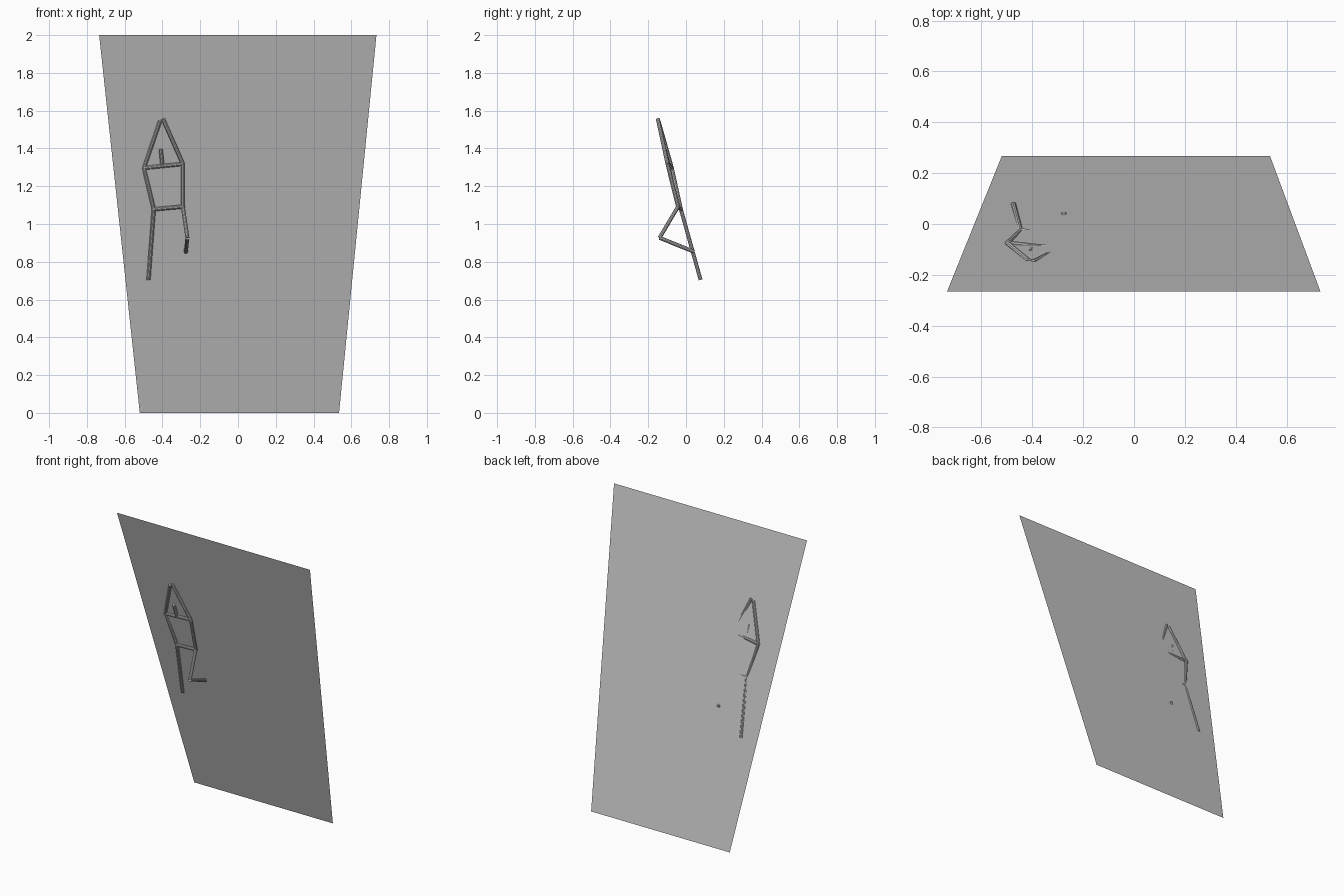
import bpy
import bmesh
from mathutils import Vector

cube = bpy.data.objects.get("Cube")
if cube:
    bpy.data.objects.remove(cube, do_unlink=True)


def make_material(name, value):
    mat = bpy.data.materials.new(name)
    mat.use_nodes = True
    colour = (value, value, value, 1)
    mat.diffuse_color = colour
    mat.node_tree.nodes["Principled BSDF"].inputs["Base Color"].default_value = colour
    return mat


grey = make_material("plain grey", 0.55)


def add_object(name, bm):
    mesh = bpy.data.meshes.new(name)
    bm.to_mesh(mesh)
    bm.free()
    mesh.materials.append(grey)
    obj = bpy.data.objects.new(name, mesh)
    bpy.context.collection.objects.link(obj)
    return obj


def bar(name, start, end, radius=0.0105):
    """Thin round rod between two joints."""
    start, end = Vector(start), Vector(end)
    axis = end - start
    bm = bmesh.new()
    bmesh.ops.create_cone(bm, cap_ends=True, segments=10, radius1=radius,
                          radius2=radius, depth=axis.length)
    obj = add_object(name, bm)
    obj.rotation_mode = 'QUATERNION'
    obj.rotation_quaternion = axis.to_track_quat('Z', 'Y')
    obj.location = (start + end) / 2
    return obj


# Overhanging climbing wall: one thin sheet, wider at the top
bm = bmesh.new()
corners = [(-0.52, 0.267, 0), (0.535, 0.267, 0), (0.733, -0.265, 2), (-0.735, -0.265, 2)]
bm.faces.new([bm.verts.new(c) for c in corners])
add_object("climbing_wall", bm)

# Joints of the stick climber
right_hand = (-0.413, -0.145, 1.545)
left_hand = (-0.397, -0.149, 1.556)
right_shoulder = (-0.498, -0.075, 1.297)
left_shoulder = (-0.292, -0.098, 1.318)
right_hip = (-0.446, -0.027, 1.078)
left_hip = (-0.292, -0.042, 1.092)
right_foot = (-0.474, 0.077, 0.705)
left_knee = (-0.268, -0.14, 0.927)
left_foot = (-0.276, 0.043, 0.853)
neck = (-0.4, -0.092, 1.307)
head = (-0.409, -0.112, 1.395)

# Arms, trunk, head and legs
bars = {
    "right_arm": (right_shoulder, right_hand),
    "left_arm": (left_shoulder, left_hand),
    "shoulders": (right_shoulder, left_shoulder),
    "right_trunk": (right_shoulder, right_hip),
    "left_trunk": (left_shoulder, left_hip),
    "hips": (right_hip, left_hip),
    "head": (neck, head),
    "right_leg": (right_hip, right_foot),
    "left_thigh": (left_hip, left_knee),
    "left_shin": (left_knee, left_foot),
}
for name, (start, end) in bars.items():
    bar(name, start, end)
